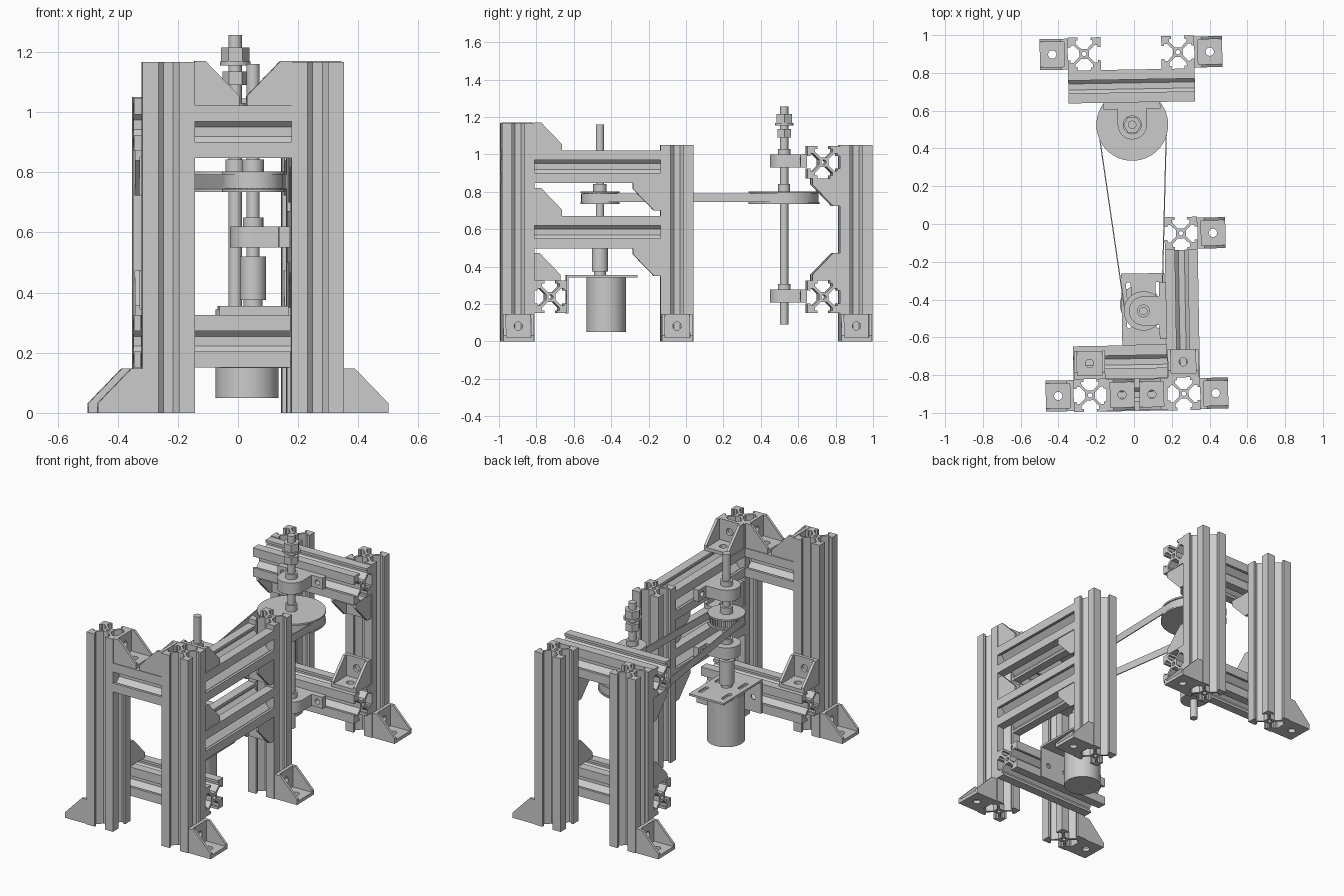
import bpy, bmesh
from math import pi, sin, cos, acos, atan2, radians, hypot
from mathutils import Matrix, Vector

if "Cube" in bpy.data.objects:
    bpy.data.objects.remove(bpy.data.objects["Cube"])

TURN = Matrix.Rotation(radians(1), 4, 'Z')   # whole machine sits one degree off square
S = 0.174                                    # extrusion width
H = S / 2


def frame(x, y, z, loc=(0, 0, 0)):
    m = Matrix((x, y, z)).transposed().to_4x4()
    m.translation = Vector(loc)
    return m


def add_prism(bm, loops, depth, mat=Matrix()):
    edges, verts = [], []
    for loop in loops:
        vs = [bm.verts.new((p[0], p[1], 0)) for p in loop]
        verts += vs
        edges.append([bm.edges.new((vs[i - 1], vs[i])) for i in range(len(vs))])
    if len(loops) == 1:
        faces = [bm.faces.new(verts)]
    else:
        r = bmesh.ops.triangle_fill(bm, use_beauty=True, edges=sum(edges, []), normal=(0, 0, 1))
        faces = [g for g in r['geom'] if isinstance(g, bmesh.types.BMFace)]
    r = bmesh.ops.extrude_face_region(bm, geom=faces, use_keep_orig=True)
    top = [g for g in r['geom'] if isinstance(g, bmesh.types.BMVert)]
    bmesh.ops.translate(bm, vec=(0, 0, depth), verts=top)
    bmesh.ops.transform(bm, matrix=mat, verts=verts + top)


def mesh(name, parts):
    bm = bmesh.new()
    for p in parts:
        add_prism(bm, *p)
    bmesh.ops.recalc_face_normals(bm, faces=bm.faces)
    me = bpy.data.meshes.new(name)
    bm.to_mesh(me)
    bm.free()
    return me


def place(name, me, mat=Matrix()):
    o = bpy.data.objects.new(name, me)
    bpy.context.collection.objects.link(o)
    o.matrix_world = TURN @ mat
    return o


def arc(r, a0=0, a1=2 * pi, n=40, c=(0, 0), closed=False):
    k = n - 1 if closed else n
    return [(c[0] + r * cos(a0 + (a1 - a0) * i / k), c[1] + r * sin(a0 + (a1 - a0) * i / k)) for i in range(n)]


def rect(x0, x1, y0, y1):
    return [(x0, y0), (x1, y0), (x1, y1), (x0, y1)]


def disc(name, c, r, z0, z1, n=40):
    return place(name, mesh(name, [([arc(r, n=n)], z1 - z0)]), Matrix.Translation((c[0], c[1], z0)))


X, Y, Z = Vector((1, 0, 0)), Vector((0, 1, 0)), Vector((0, 0, 1))

# Slotted extrusion section: one face's slot outline, turned four times
half = [(.026, .016), (.056, .046), (.072, .046), (.072, .034), (H, .034)]
side = [(x, -y) for x, y in reversed(half)] + half + [(H, H)]
section = [(x * c - y * s, x * s + y * c) for c, s in ((1, 0), (0, 1), (-1, 0), (0, -1)) for x, y in side]


def beam(name, start, axis, length):
    u = Y if axis == X else (Z if axis == Y else X)
    place(name, mesh(name, [([section, arc(.012, n=12)], length)]), frame(u, axis.cross(u), axis, start))


PX, FY, MY, BY = 0.248, -0.903, -0.054, 0.905
beam("front_post_left", (-PX, FY, 0), Z, 1.167)
beam("front_post_right", (PX, FY, 0), Z, 1.167)
beam("middle_post", (PX, MY, 0), Z, 1.05)
beam("back_post_left", (-PX, BY, 0), Z, 1.05)
beam("back_post_right", (PX, BY, 0), Z, 1.05)
beam("front_top_beam", (-PX + H, FY, .935), X, 2 * (PX - H))
beam("front_lower_beam", (-PX - H, FY + S, .238), X, 2 * (PX + H))
for nm, z in (("upper", .935), ("lower", .585)):
    beam("side_beam_" + nm, (PX, FY + H, z), Y, MY - FY - S)
for nm, z in (("upper", .958), ("lower", .238)):
    beam("back_beam_" + nm, (-PX - H, BY - S, z), X, 2 * (PX + H))

# Corner bracket: two drilled plates and two triangular webs
L, W = .148, .082
plate = [rect(0, L, -W, W), arc(.022, n=20, c=(.082, 0))]
web = [(0, 0), (L, 0), (L, .032), (.036, L), (0, L)]
bracket = mesh("corner_bracket", [
    (plate, .02),
    (plate, .02, frame(Z, Y, X)),
    ([web], .016, frame(X, Z, Y, (0, -W, 0))),
    ([web], .016, frame(X, Z, Y, (0, W - .016, 0)))])


def corner(name, loc, a, b):
    place(name, bracket, frame(a, b.cross(a), b, loc))


for nm, s, y in (("front_left", -1, FY), ("front_right", 1, FY), ("middle", 1, MY),
                 ("back_left", -1, BY), ("back_right", 1, BY)):
    corner("foot_" + nm, (s * (PX + H), y, 0), X * s, Z)
for s in (-1, 1):
    corner("top_bracket", (s * (PX - H), FY, 1.022), X * -s, Z)
    corner("back_upper_bracket", (s * PX, BY - H, .871), -Y, -Z)
    corner("back_lower_bracket", (s * PX, BY - H, .325), -Y, Z)
for z in (1.022, .672):
    corner("side_bracket", (PX, FY + H, z), Y, Z)
    corner("side_under_bracket", (PX, MY - H, z - S), -Y, -Z)
corner("lower_beam_bracket", (-PX, FY + H, .325), Y, Z)

# Shaft centres in plan
C1, C2 = (.042, -.461), (0, .525)

# Motor with its folded mounting plate
disc("motor_body", (.023, -.427), .105, .05, .343, 48)
disc("motor_boss", C1, .032, .355, .375)


def slot(cx, cy, ang, l=.03, r=.012):
    pts = [(x + l, y) for x, y in arc(r, -pi / 2, pi / 2, 8, closed=True)]
    pts += [(x - l, y) for x, y in arc(r, pi / 2, 1.5 * pi, 8, closed=True)]
    return [(cx + x * cos(ang) - y * sin(ang), cy + x * sin(ang) + y * cos(ang)) for x, y in pts]


x0, x1, yf = -.073, .157, FY + S + H
slots = [slot(x, y, pi / 2) for x in (-.035, .119) for y in (-.51, -.35)]
place("motor_plate", mesh("motor_plate", [
    ([rect(x0, x1, yf, -.262)] + slots, .012, Matrix.Translation((0, 0, .343))),
    ([rect(x0, x1, .15, .345)] + [arc(.016, n=16, c=(x, .238)) for x in (-.02, .104)],
     .012, frame(X, Z, -Y, (0, yf + .012, 0)))]))

# Shafts, coupling and fasteners
disc("drive_shaft", C1, .022, .36, 1.16)
disc("shaft_coupling", C1, .043, .375, .52)
disc("driven_rod", C2, .022, .09, 1.257)
disc("lower_nut", C2, .042, 1.09, 1.135, 6)
disc("washer", C2, .05, 1.155, 1.168)
disc("upper_nut", C2, .047, 1.168, 1.215, 6)

# Pillow blocks: U-shaped body, drilled foot, inner race
d = .161 - C1[0]
body = arc(.077, pi / 2, 1.5 * pi, 28, closed=True) + [(d - .03, -.077), (d - .03, .077)]
foot = [rect(-.15, .15, 0, .07)] + [arc(.016, n=16, c=(x, .035)) for x in (-.115, .115)]
block = mesh("bearing_block", [
    ([body, arc(.034)], .07),
    (foot, .035, frame(Y, Z, X, (d - .035, 0, 0))),
    ([arc(.034), arc(.022)], .1)])
for nm, c, z, a in (("drive_lower", C1, .55, X), ("drive_upper", C1, .90, X),
                    ("driven_lower", C2, .208, Y), ("driven_upper", C2, .93, Y)):
    place("bearing_" + nm, block, frame(a, Z.cross(a), Z, (*c, z)))

# Pulleys: toothed small wheel, large wheel, thin flanges and hubs
r1, r2 = .1, .184
teeth = [(r * cos(a), r * sin(a)) for i in range(24)
         for r, f in ((.084, 0), (.084, .45), (.094, .5), (.094, .95)) for a in [2 * pi * (i + f) / 24]]
place("small_pulley_wheel", mesh("small_pulley_wheel", [([teeth], .05)]), Matrix.Translation((*C1, .745)))
disc("large_pulley_wheel", C2, r2 - .005, .745, .793, 64)
for z in (.735, .793):
    disc("small_pulley_flange", C1, .104, z, z + .01, 48)
    disc("large_pulley_flange", C2, .19, z, z + .01, 64)
disc("small_pulley_hub", C1, .036, .803, .842)
disc("large_pulley_hub", C2, .032, .803, .842)

# Belt wrapped around both pulleys
dx, dy = C2[0] - C1[0], C2[1] - C1[1]
th, phi = atan2(dy, dx), acos((r1 - r2) / hypot(dx, dy))


def wrap(t):
    return (arc(r2 - t, th - phi, th + phi, 40, C2, True) +
            arc(r1 - t, th + phi, th + 2 * pi - phi, 32, C1, True))


place("drive_belt", mesh("drive_belt", [([wrap(0), wrap(.006)], .046)]), Matrix.Translation((0, 0, .746)))

# Smooth the round parts, keep machined edges sharp
for o in bpy.context.collection.objects:
    o.select_set(True)
    bpy.context.view_layer.objects.active = o
bpy.ops.object.shade_smooth_by_angle(angle=radians(30))
